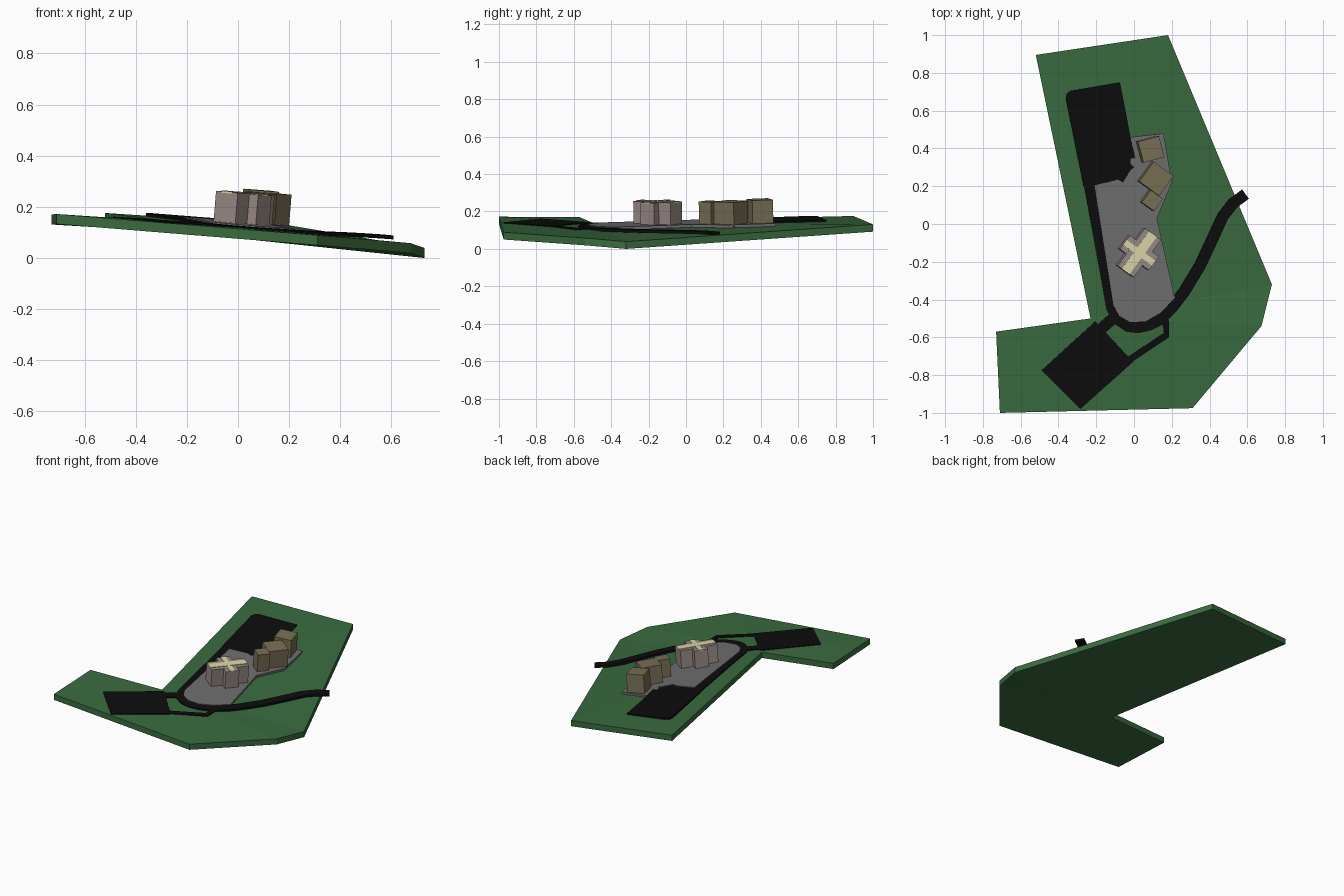
import bpy, bmesh, math
from mathutils import Vector

if "Cube" in bpy.data.objects:
    bpy.data.objects.remove(bpy.data.objects["Cube"])

NORMAL = Vector((0.082, -0.0174, 1.0))   # uphill tilt of the whole site


def slope(x, y):
    return 0.1284 - 0.082 * x + 0.0174 * y


def material(name, rgb):
    m = bpy.data.materials.new(name)
    m.diffuse_color = (*rgb, 1)
    m.use_nodes = True
    m.node_tree.nodes["Principled BSDF"].inputs["Base Color"].default_value = m.diffuse_color
    return m


GRASS = material("grass", (0.042, 0.147, 0.048))
ASPHALT = material("asphalt", (0.004, 0.004, 0.004))
PAVING = material("paving", (0.16, 0.16, 0.16))
TAN = material("tan_wall", (0.19, 0.16, 0.09))
PINK = material("pink_wall", (0.32, 0.26, 0.24))
CREAM = material("cream_roof", (0.72, 0.69, 0.40))


def solid(name, bottom, top, mat):
    """Closed prism between two matching outlines."""
    bm = bmesh.new()
    lo = [bm.verts.new(p) for p in bottom]
    hi = [bm.verts.new(p) for p in top]
    bm.faces.new(lo[::-1])
    bm.faces.new(hi)
    n = len(lo)
    for i in range(n):
        j = (i + 1) % n
        bm.faces.new((lo[i], lo[j], hi[j], hi[i]))
    bmesh.ops.recalc_face_normals(bm, faces=bm.faces)
    caps = [f for f in bm.faces if len(f.verts) > 4]
    bmesh.ops.triangulate(bm, faces=caps)
    me = bpy.data.meshes.new(name)
    bm.to_mesh(me)
    bm.free()
    me.materials.append(mat)
    ob = bpy.data.objects.new(name, me)
    bpy.context.collection.objects.link(ob)
    return ob


def slab(name, outline, low, high, mat):
    """Prism lying on the slope, from height low to high along its normal."""
    base = [Vector((x, y, slope(x, y))) for x, y in outline]
    return solid(name, [p + NORMAL * low for p in base],
                 [p + NORMAL * high for p in base], mat)


def block(name, cx, cy, length, width, angle, low, high, mat):
    c, s = math.cos(math.radians(angle)), math.sin(math.radians(angle))
    pts = [(cx + c * u * length / 2 - s * v * width / 2,
            cy + s * u * length / 2 + c * v * width / 2)
           for u, v in ((-1, -1), (1, -1), (1, 1), (-1, 1))]
    return slab(name, pts, low, high, mat)


def road(name, path, width):
    """Ribbon of constant width along a centre line."""
    pts = [Vector(p) for p in path]
    left, right = [], []
    for i, p in enumerate(pts):
        d = (pts[min(i + 1, len(pts) - 1)] - pts[max(i - 1, 0)]).normalized()
        side = Vector((-d.y, d.x)) * width / 2
        left.append(p + side)
        right.append(p - side)
    return slab(name, right + left[::-1], -0.008, 0.007, ASPHALT)


# Ground: site outline with the top height of each corner
ground = [(-0.73, -0.57, 0.170), (-0.71, -1.0, 0.172), (0.31, -0.975, 0.089),
          (0.675, -0.54, 0.058), (0.73, -0.32, 0.039), (0.18, 1.0, 0.131),
          (-0.52, 0.895, 0.176), (-0.23, -0.5, 0.140)]
solid("ground", [(x, y, z - 0.039) for x, y, z in ground], ground, GRASS)

# Parking areas
slab("upper_parking", [(-0.267, 0.2), (-0.02, 0.2), (0.005, 0.34), (-0.075, 0.75),
                       (-0.335, 0.705), (-0.355, 0.69), (-0.36, 0.66)],
     -0.008, 0.007, ASPHALT)
slab("lower_parking", [(-0.49, -0.775), (-0.285, -0.98), (-0.005, -0.73),
                       (-0.205, -0.515)], -0.008, 0.007, ASPHALT)

# Roads
road("main_road", [(-0.237, 0.22), (-0.115, -0.45), (-0.08, -0.51), (-0.03, -0.543),
                   (0.02, -0.548), (0.08, -0.535), (0.14, -0.505), (0.2, -0.445),
                   (0.265, -0.36), (0.35, -0.22), (0.42, -0.07), (0.47, 0.04),
                   (0.525, 0.11), (0.59, 0.158)], 0.06)
road("right_link_road", [(0.165, -0.48), (0.172, -0.588), (-0.02, -0.715)], 0.035)
road("left_link_road", [(-0.1, -0.49), (-0.18, -0.56)], 0.06)

# Paved courtyard
slab("courtyard", [(-0.21, 0.205), (-0.11, -0.43), (-0.08, -0.485), (-0.02, -0.52),
                   (0.06, -0.515), (0.14, -0.47), (0.215, -0.39), (0.12, 0.03),
                   (0.2, 0.22), (0.155, 0.48), (-0.02, 0.46), (0.005, 0.35),
                   (-0.02, 0.345), (-0.02, 0.32), (0.0, 0.3), (-0.02, 0.285),
                   (-0.06, 0.22), (-0.085, 0.235)], -0.004, 0.012, PAVING)

# Row of tan houses
for i, (x, y, size, angle, height) in enumerate([(0.08, 0.397, 0.115, 15, 0.136),
                                                 (0.108, 0.242, 0.13, -36, 0.131),
                                                 (0.087, 0.126, 0.08, -36, 0.131)]):
    block(f"tan_house_{i + 1}", x, y, size, size, angle, 0.0, height, TAN)

# Cross-shaped building with cream roof strips
cx, cy = 0.018, -0.15
block("cross_building_long_wing", cx, cy, 0.245, 0.105, 54, 0.0, 0.130, PINK)
block("cross_building_short_wing", cx, cy, 0.19, 0.09, -36, 0.0, 0.129, PINK)
block("long_roof_strip", cx, cy, 0.247, 0.05, 54, 0.125, 0.133, CREAM)
block("short_roof_strip", cx, cy, 0.192, 0.032, -36, 0.125, 0.132, CREAM)

# Rest the model on z = 0
lowest = min((v.co.z for o in bpy.data.objects for v in o.data.vertices))
for o in bpy.data.objects:
    for v in o.data.vertices:
        v.co.z -= lowest
